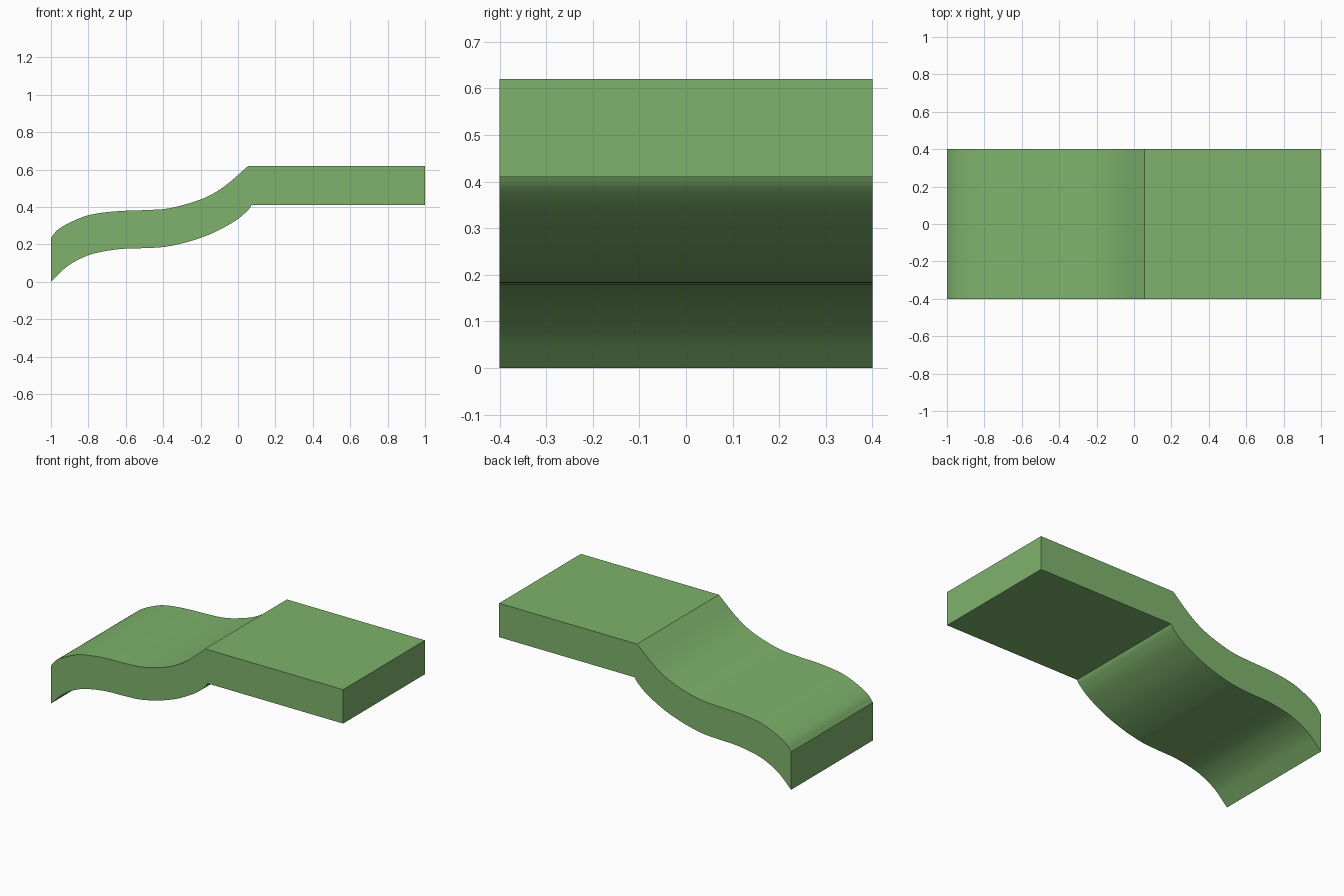
import bpy, bmesh, math
from mathutils import Vector

if "Cube" in bpy.data.objects:
    bpy.data.objects.remove(bpy.data.objects["Cube"])

HALF_WIDTH = 0.4

def smooth_curve(pts, steps=4):
    """Catmull-Rom curve through the points."""
    p = [Vector(q) for q in pts]
    p = [2 * p[0] - p[1]] + p + [2 * p[-1] - p[-2]]
    out = []
    for a, b, c, d in zip(p, p[1:], p[2:], p[3:]):
        for i in range(steps):
            t = i / steps
            out.append(0.5 * (2 * b + (c - a) * t + (2 * a - 5 * b + 4 * c - d) * t * t
                              + (3 * b - a - 3 * c + d) * t ** 3))
    return out + [p[-2]]

# Side profile: curved top, flat raised deck, curved underside
top = [(-1, .235), (-.965, .277), (-.9, .316), (-.81, .353), (-.72, .37), (-.62, .379),
       (-.5, .383), (-.38, .391), (-.27, .417), (-.16, .457), (-.06, .52), (.055, .62)]
under = [(.072, .41), (.055, .385), (0, .336), (-.08, .288), (-.16, .25), (-.27, .213),
         (-.39, .187), (-.5, .18), (-.62, .176), (-.72, .162), (-.81, .138), (-.91, .085), (-1, 0)]
profile = smooth_curve(top) + [Vector((1, .62)), Vector((1, .41))] + smooth_curve(under)

# Extrude the profile across the width
bm = bmesh.new()
face = bm.faces.new([bm.verts.new((v.x, -HALF_WIDTH, v.y)) for v in profile])
ext = bmesh.ops.extrude_face_region(bm, geom=[face])
bmesh.ops.translate(bm, vec=(0, 2 * HALF_WIDTH, 0),
                    verts=[e for e in ext["geom"] if isinstance(e, bmesh.types.BMVert)])
bmesh.ops.recalc_face_normals(bm, faces=bm.faces)
mesh = bpy.data.meshes.new("curved_ramp")
bm.to_mesh(mesh)
bm.free()

green = bpy.data.materials.new("leaf green")
green.diffuse_color = (0.21, 0.45, 0.15, 1)
green.use_nodes = True
green.node_tree.nodes["Principled BSDF"].inputs["Base Color"].default_value = green.diffuse_color
mesh.materials.append(green)
ramp = bpy.data.objects.new("curved_ramp", mesh)
bpy.context.collection.objects.link(ramp)
bpy.context.view_layer.objects.active = ramp
ramp.select_set(True)
bpy.ops.object.shade_smooth_by_angle(angle=math.radians(30))
